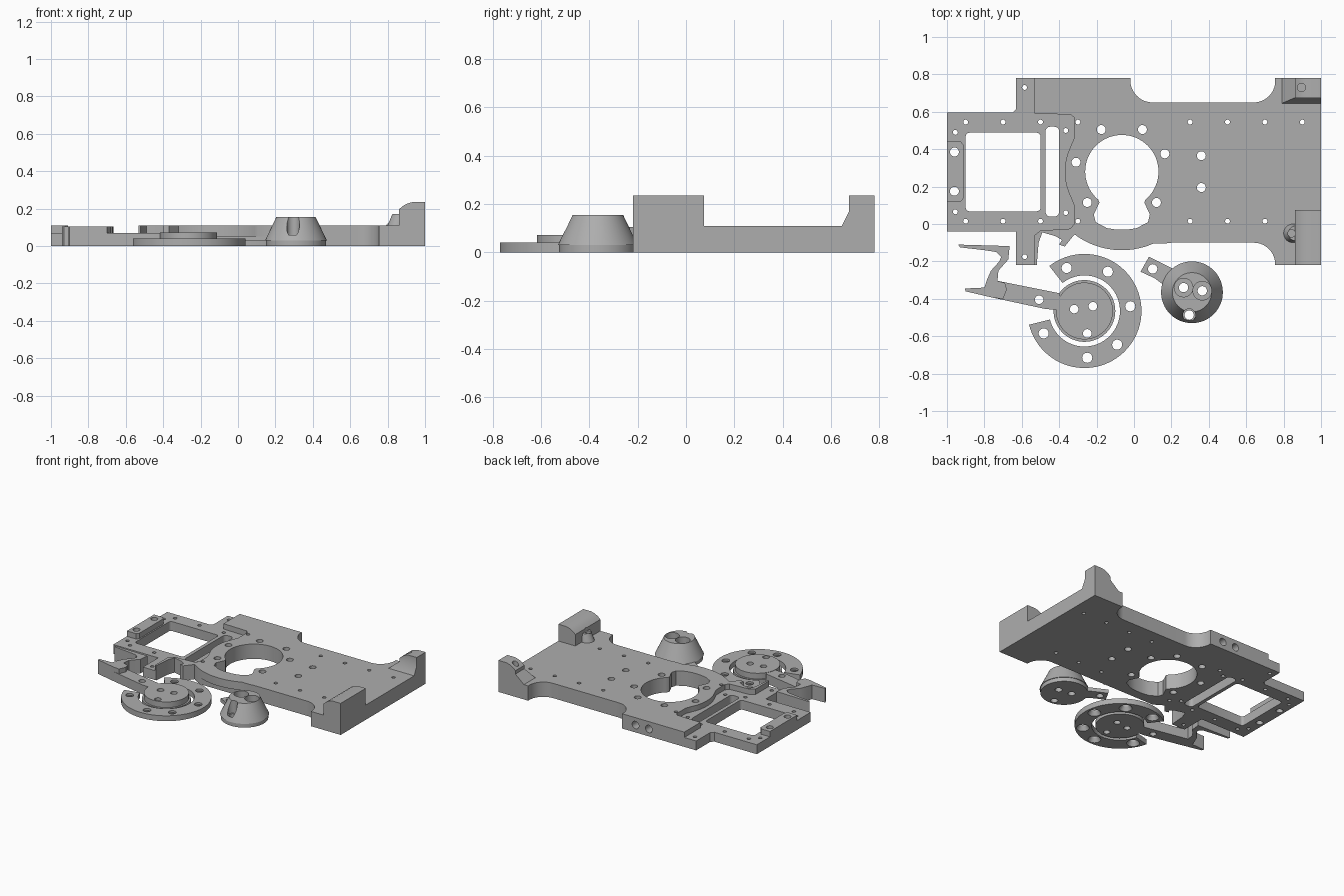
import bpy, bmesh, math

cube = bpy.data.objects.get("Cube")
if cube:
    bpy.data.objects.remove(cube, do_unlink=True)

GREY = (0.42, 0.42, 0.42, 1)
mat = bpy.data.materials.new("machined_grey")
mat.use_nodes = True
mat.diffuse_color = GREY
mat.node_tree.nodes["Principled BSDF"].inputs["Base Color"].default_value = GREY


def arc(cx, cy, r, a0, a1, n=16):
    angles = [math.radians(a0 + (a1 - a0) * i / n) for i in range(n + 1)]
    return [(cx + r * math.cos(a), cy + r * math.sin(a)) for a in angles]


def circle(cx, cy, r, n=32):
    return arc(cx, cy, r, 0, 360, n)[:-1]


def box(x0, x1, y0, y1):
    return [(x0, y0), (x1, y0), (x1, y1), (x0, y1)]


def rounded(x0, x1, y0, y1, r):
    return (arc(x1 - r, y1 - r, r, 0, 90, 5) + arc(x0 + r, y1 - r, r, 90, 180, 5)
            + arc(x0 + r, y0 + r, r, 180, 270, 5) + arc(x1 - r, y0 + r, r, 270, 360, 5))


def solid(name, prisms):
    """Each prism is (low outline, low, high, axis, high outline)."""
    bm = bmesh.new()
    for low_pts, lo, hi, *rest in prisms:
        axis = rest[0] if rest else "z"
        high_pts = rest[1] if len(rest) > 1 else low_pts
        place = {"z": lambda p, h: (p[0], p[1], h),
                 "y": lambda p, h: (p[0], h, p[1]),
                 "x": lambda p, h: (h, p[0], p[1])}[axis]
        a = [bm.verts.new(place(p, lo)) for p in low_pts]
        b = [bm.verts.new(place(p, hi)) for p in high_pts]
        bm.faces.new(a)
        bm.faces.new(b)
        for i in range(len(a)):
            j = (i + 1) % len(a)
            bm.faces.new((a[i], a[j], b[j], b[i]))
    bmesh.ops.recalc_face_normals(bm, faces=bm.faces)
    mesh = bpy.data.meshes.new(name)
    bm.to_mesh(mesh)
    bm.free()
    obj = bpy.data.objects.new(name, mesh)
    bpy.context.collection.objects.link(obj)
    mesh.materials.append(mat)
    return obj


def select(obj):
    bpy.ops.object.select_all(action="DESELECT")
    obj.select_set(True)
    bpy.context.view_layer.objects.active = obj


def combine(obj, prisms, operation="DIFFERENCE"):
    tool = solid("cutter", prisms)
    tool.hide_render = True
    select(obj)
    mod = obj.modifiers.new("combine", "BOOLEAN")
    mod.operation = operation
    mod.solver = "EXACT"
    mod.use_self = True
    mod.object = tool
    bpy.ops.object.modifier_apply(modifier=mod.name)
    bpy.data.objects.remove(tool, do_unlink=True)


def finish(obj):
    select(obj)
    bpy.ops.object.shade_smooth_by_angle(angle=math.radians(30))


def drill(points, r, lo=-0.1, hi=0.4):
    return [(circle(x, y, r, 20), lo, hi) for x, y in points]


# Base plate outline with scooped edges and a round bulge at the front
TOP, LOW = 0.11, 0.07
HX, HY = -0.065, 0.28
outline = ([(-0.63, 0.78), (-0.02, 0.78)] + arc(0.10, 0.77, 0.12, 180, 270)
           + arc(0.64, 0.765, 0.115, 270, 360) + [(0.755, 0.78), (1, 0.78), (1, -0.22), (0.755, -0.22)]
           + arc(0.64, -0.215, 0.115, 0, 90) + [(0.20, -0.1), (0.16, -0.105)]
           + arc(HX, HY, 0.42, -66, -127, 24)
           + [(-0.37, -0.12), (-0.40, -0.11), (-0.385, -0.085), (-0.42, -0.065), (-0.49, -0.045),
              (-0.51, -0.10), (-0.52, -0.22), (-0.63, -0.22), (-0.63, -0.04), (-1, -0.04),
              (-1, 0.595), (-0.65, 0.595), (-0.63, 0.615)])
plate = solid("base_plate", [(outline, 0, TOP)])

# Lowered frame area, leaving the side boss standing
recess = ([(-1.1, 0.9), (-0.532, 0.9), (-0.532, 0.59), (-0.34, 0.585), (-0.32, 0.57), (-0.32, 0.46)]
          + arc(HX, HY, 0.305, 155, 205, 10)
          + [(-0.32, 0.10), (-0.32, 0), (-0.34, -0.025), (-0.50, -0.035), (-0.532, -0.06),
             (-0.532, -0.3), (-1.1, -0.3), (-1.1, 0.12), (-0.925, 0.12), (-0.91, 0.14),
             (-0.91, 0.42), (-0.925, 0.44), (-1.1, 0.44)])
combine(plate, [(recess, LOW, 0.3)])
combine(plate, [(box(-0.30, 0.17, -0.2, -0.1), -0.1, 0.05)])

# Large openings: window, slot, round hole with a lower lobe
combine(plate, [(rounded(-0.9, -0.5, 0.068, 0.488, 0.02), -0.1, 0.3),
                (rounded(-0.473, -0.4, 0.04, 0.52, 0.025), -0.1, 0.3),
                (circle(HX, HY, 0.196, 64), -0.1, 0.3)])
half = [(0.13, 0.14), (0.12, 0.115), (0.15, 0.05), (0.14, 0.01), (0.08, -0.022), (0.03, -0.03)]
lobe = [(HX + x, y) for x, y in half] + [(HX - x, y) for x, y in reversed(half)]
combine(plate, [(lobe, -0.1, 0.3)])

# Screw holes
rows = [(x / 10, 0.545) for x in (-9, -7, -5, -3, 3, 5, 7, 9)]
rows += [(x / 10, 0.015) for x in (-9, -7, -5, -3, 3, 5, 7)]
small = rows + [(-0.585, 0.73), (-0.585, -0.175), (-0.955, 0.49), (-0.955, 0.065),
                (-0.365, 0.5), (-0.365, 0.06)]
large = [(HX + s * dx, y) for s in (-1, 1) for dx, y in ((0.11, 0.505), (0.185, 0.115))]
large += [(0.165, 0.375), (0.36, 0.365), (0.36, 0.195), (-0.31, 0.33), (-0.96, 0.385), (-0.96, 0.175)]
combine(plate, drill(small, 0.013) + drill(large, 0.024)
        + [(circle(x, 0.055, 0.028, 20), 0.70, 0.85, "y") for x in (-0.13, -0.24)])
finish(plate)

# Raised corner blocks with rounded shoulders
shoulder = [(0.86, 0.195), (0.88, 0.213), (0.905, 0.227), (0.935, 0.235), (1, 0.235), (1, TOP)]
front_block = solid("front_corner_block", [([(0.86, TOP)] + shoulder, -0.22, 0.075, "y")])
combine(front_block, [(circle(0.85, -0.05, 0.05), TOP, 0.17, "z", circle(0.865, -0.05, 0.04))], "UNION")
combine(front_block, drill([(0.843, -0.05)], 0.02, 0.12))
finish(front_block)

back_block = solid("back_corner_block", [([(0.79, TOP), (0.86, 0.17)] + shoulder, 0.645, 0.78, "y")])
slope = [(0.6, 0.1), (0.64, 0.1), (0.675, 0.17), (0.675, 0.3), (0.6, 0.3)]
combine(back_block, [(slope, 0.7, 1.1, "x")])
combine(back_block, drill([(0.895, 0.73)], 0.022, 0.12))
finish(back_block)

# Open retaining ring with countersunk holes
RX, RY = -0.265, -0.465
ring = solid("retaining_ring", [(arc(RX, RY, 0.305, -166, 128, 64) + arc(RX, RY, 0.19, 128, -166, 64), 0, 0.04)])
ring_holes = [(-0.36, -0.235), (-0.14, -0.255), (-0.02, -0.44), (-0.09, -0.645), (-0.25, -0.715), (-0.483, -0.585)]
combine(ring, drill(ring_holes, 0.027))
combine(ring, [(circle(x, y, 0.05), -0.01, 0.03, "z", circle(x, y, 0.026)) for x, y in ring_holes])
finish(ring)

# Pivot disc with its arm and hooked jaw
arm = solid("hook_arm", [([(-0.75, -0.30), (-0.40, -0.37), (-0.38, -0.46), (-0.47, -0.455), (-0.75, -0.395)], 0, LOW)])
combine(arm, [(circle(RX, RY, 0.165, 64), 0, 0.03)], "UNION")
combine(arm, [(circle(RX, RY, 0.152, 64), 0, LOW + 0.002)], "UNION")
combine(arm, drill([(-0.32, -0.455), (-0.22, -0.44), (-0.25, -0.585), (-0.507, -0.405)], 0.023))
finish(arm)

jaw = solid("hook_jaw", [([(-0.94, -0.11), (-0.665, -0.118), (-0.672, -0.19), (-0.69, -0.21), (-0.725, -0.25),
                           (-0.73, -0.305), (-0.69, -0.315), (-0.68, -0.35), (-0.70, -0.40), (-0.75, -0.395),
                           (-0.90, -0.36), (-0.905, -0.345), (-0.80, -0.34), (-0.787, -0.30), (-0.765, -0.25),
                           (-0.72, -0.20), (-0.71, -0.175), (-0.735, -0.15), (-0.80, -0.14), (-0.93, -0.125)],
                          0, 0.105)])
finish(jaw)

# Tapered hub with counterbored top and a thin drilled ear
CX, CY = 0.31, -0.365
hub = solid("tapered_hub", [(circle(CX, CY, 0.165, 64), 0.03, 0.155, "z", circle(CX, CY, 0.105, 64))])
combine(hub, [(circle(CX, CY, 0.16, 64), 0, 0.03)], "UNION")
combine(hub, [([(0.035, -0.255), (0.08, -0.175), (0.14, -0.205), (0.23, -0.25), (0.19, -0.35), (0.11, -0.29)],
               0, 0.028)], "UNION")
pockets = [(0.265, -0.34), (0.365, -0.357)]
combine(hub, drill(pockets, 0.05, 0.10) + drill([(0.295, -0.487)], 0.034, 0.06))
combine(hub, drill(pockets + [(0.295, -0.487), (0.10, -0.24)], 0.025))
finish(hub)
